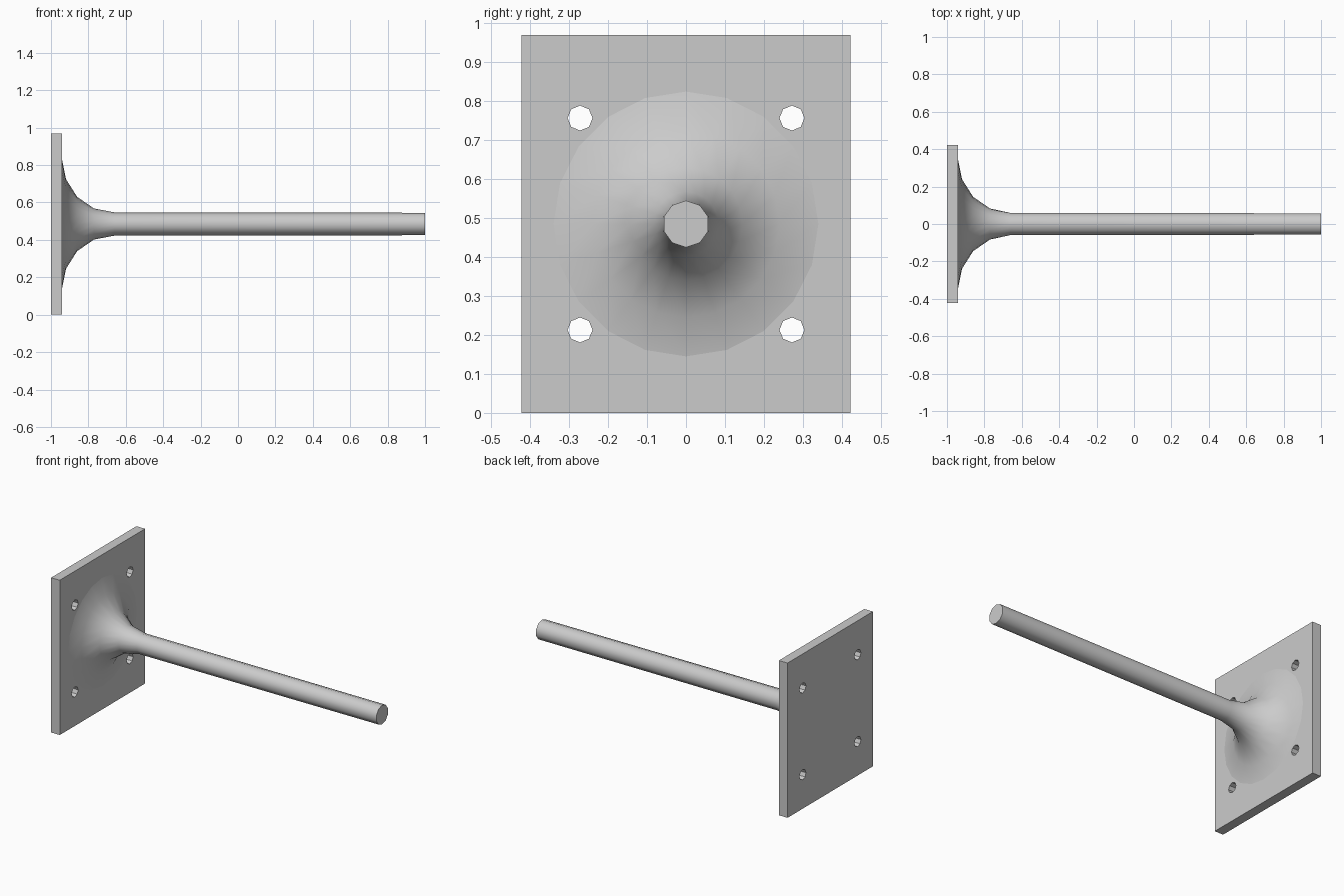
import bpy, bmesh, math
from mathutils import Matrix

cube = bpy.data.objects.get("Cube")
if cube:
    bpy.data.objects.remove(cube, do_unlink=True)

MID_Z = 0.485
SIDES = 20

steel = bpy.data.materials.new("light_grey")
steel.use_nodes = True
grey = (0.6, 0.6, 0.6, 1)
steel.diffuse_color = grey
steel.node_tree.nodes["Principled BSDF"].inputs["Base Color"].default_value = grey


def make_object(name, bm):
    bmesh.ops.recalc_face_normals(bm, faces=bm.faces[:])
    mesh = bpy.data.meshes.new(name)
    bm.to_mesh(mesh)
    bm.free()
    mesh.materials.append(steel)
    obj = bpy.data.objects.new(name, mesh)
    bpy.context.collection.objects.link(obj)
    return obj


def combine(target, other, operation):
    mod = target.modifiers.new(operation.lower(), 'BOOLEAN')
    mod.operation = operation
    mod.solver = 'EXACT'
    mod.object = other
    bpy.context.view_layer.objects.active = target
    bpy.ops.object.modifier_apply(modifier=mod.name)
    bpy.data.objects.remove(other, do_unlink=True)


# Mounting plate
bm = bmesh.new()
bmesh.ops.create_cube(bm, size=1, matrix=Matrix.Translation((-0.97, 0, MID_Z))
                      @ Matrix.Diagonal((0.06, 0.845, 0.97, 1)))
plate = make_object("mounting_plate", bm)

# Four octagonal bolt holes
bm = bmesh.new()
for y in (-0.272, 0.272):
    for z in (-0.272, 0.272):
        place = Matrix.Translation((-0.97, y, MID_Z + z)) @ Matrix.Rotation(math.pi / 2, 4, 'Y')
        bmesh.ops.create_cone(bm, cap_ends=True, segments=8, radius1=0.032,
                              radius2=0.032, depth=0.2, matrix=place)
holes = make_object("bolt_hole_cutter", bm)
holes.hide_render = True
combine(plate, holes, 'DIFFERENCE')

# Flared root running into a ten-sided rod: (x, radius)
profile = [(-0.97, 0.34), (-0.94, 0.34), (-0.92, 0.24), (-0.86, 0.145),
           (-0.77, 0.083), (-0.66, 0.062), (1.0, 0.06)]
bm = bmesh.new()
rings = []
for x, r in profile:
    ring = []
    for i in range(SIDES):
        a = math.tau * i / SIDES
        # flatten alternate points on the rod so it has ten flat sides
        rad = r * math.cos(math.pi / 10) if r < 0.07 and i % 2 else r
        ring.append(bm.verts.new((x, rad * math.sin(a), MID_Z + rad * math.cos(a))))
    rings.append(ring)
for a, b in zip(rings, rings[1:]):
    for i in range(SIDES):
        j = (i + 1) % SIDES
        bm.faces.new((a[i], a[j], b[j], b[i]))
bm.faces.new(rings[0])
bm.faces.new(rings[-1])
rod = make_object("flared_rod", bm)

# Blend the rod into the plate as one surface
combine(plate, rod, 'UNION')
plate.name = "plate_with_flared_rod"
plate.data.materials.clear()
plate.data.materials.append(steel)

for obj in bpy.context.selected_objects:
    obj.select_set(False)
plate.select_set(True)
bpy.context.view_layer.objects.active = plate
bpy.ops.object.shade_smooth_by_angle(angle=math.radians(40))
